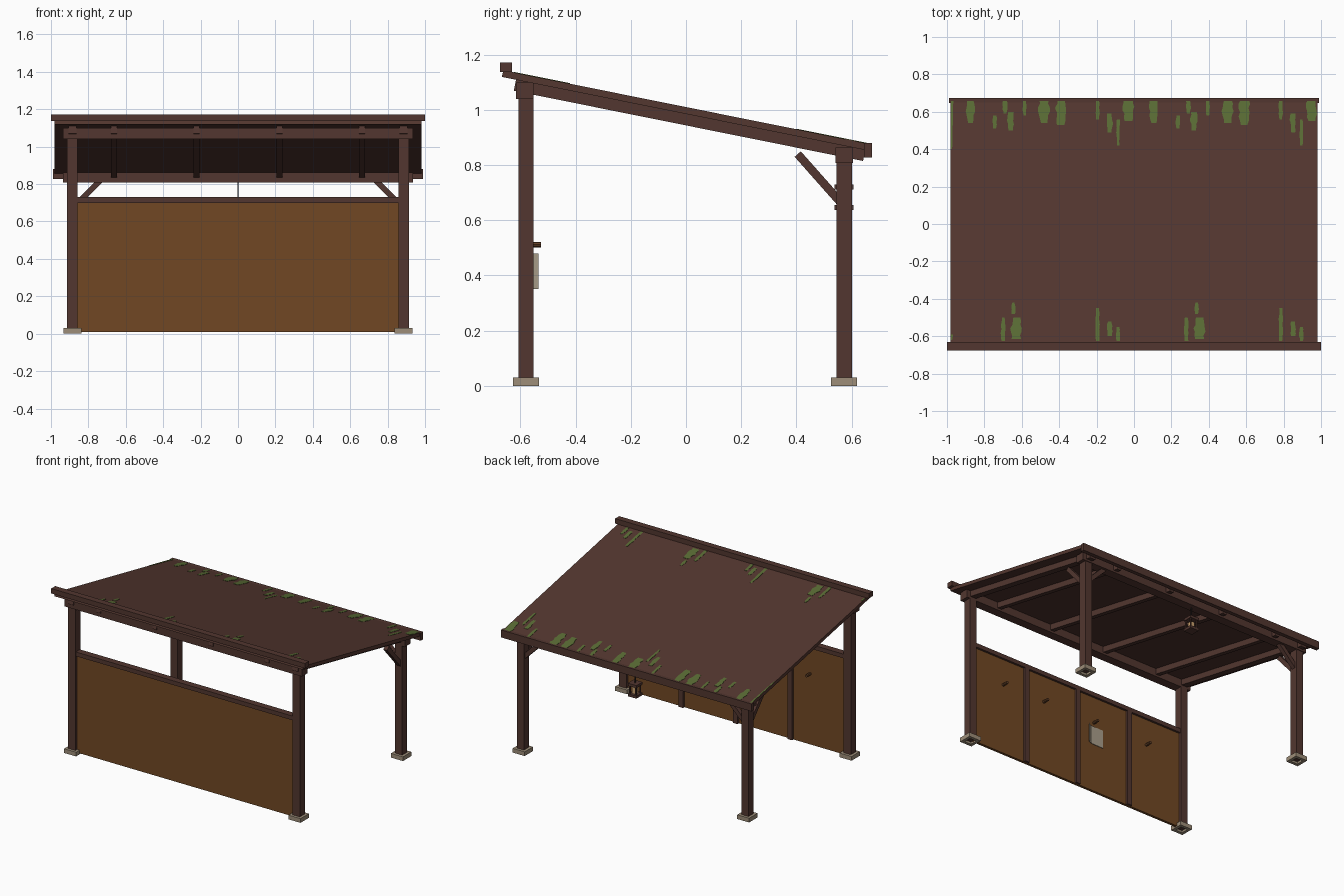
import bpy, bmesh, math, random
from mathutils import Vector

if "Cube" in bpy.data.objects:
    bpy.data.objects.remove(bpy.data.objects["Cube"])

random.seed(4)

def material(name, rgb):
    m = bpy.data.materials.new(name)
    m.diffuse_color = (*rgb, 1)
    m.use_nodes = True
    m.node_tree.nodes["Principled BSDF"].inputs["Base Color"].default_value = m.diffuse_color
    return m

WOOD = material("dark_wood", (0.084, 0.037, 0.029))
ROOF = material("roof_brown", (0.088, 0.038, 0.029))
PANEL = material("wall_wood", (0.165, 0.064, 0.017))
STONE = material("stone", (0.34, 0.27, 0.19))
PAPER = material("paper", (0.42, 0.36, 0.27))
MOSS = material("moss", (0.100, 0.150, 0.035))
IRON = material("dark_iron", (0.030, 0.022, 0.020))
GLOW = material("lamp_glow", (0.60, 0.36, 0.16))
PEG = material("peg_wood", (0.12, 0.05, 0.02))

def finish(name, bm, mat):
    bmesh.ops.recalc_face_normals(bm, faces=bm.faces)
    me = bpy.data.meshes.new(name)
    bm.to_mesh(me)
    bm.free()
    me.materials.append(mat)
    ob = bpy.data.objects.new(name, me)
    bpy.context.collection.objects.link(ob)
    return ob

def prism(bm, points, offset):
    """Extrude a closed outline along an offset."""
    face = bm.faces.new([bm.verts.new(p) for p in points])
    new = bmesh.ops.extrude_face_region(bm, geom=[face])["geom"]
    bmesh.ops.translate(bm, vec=Vector(offset),
                        verts=[v for v in new if isinstance(v, bmesh.types.BMVert)])

def box(name, x, y, z, mat):
    bm = bmesh.new()
    prism(bm, [(x[0], y[0], z[0]), (x[1], y[0], z[0]), (x[1], y[1], z[0]), (x[0], y[1], z[0])],
          (0, 0, z[1] - z[0]))
    return finish(name, bm, mat)

def beam(name, a, b, width, depth, side, mat):
    """Square-cut bar from a to b; width lies along side."""
    a, b, side = Vector(a), Vector(b), Vector(side)
    up = (b - a).cross(side).normalized() * depth / 2
    s = side * width / 2
    bm = bmesh.new()
    prism(bm, [a + s + up, a - s + up, a - s - up, a + s - up], b - a)
    return finish(name, bm, mat)

def roof_z(y):
    return 1.137 - 0.201 * (y + 0.63)

# Posts in hollow stone footings
PX, FY, BY = 0.885, -0.580, 0.573
for sx in (-1, 1):
    for label, y, top in (("front", FY, 1.06), ("back", BY, 0.84)):
        x = sx * PX
        box(label + "_post", (x - 0.028, x + 0.028), (y - 0.028, y + 0.028), (0.015, top), WOOD)
        for s in (-1, 1):
            xs = sorted((x + s * 0.026, x + s * 0.047))
            ys = sorted((y + s * 0.026, y + s * 0.047))
            box("footing_side", xs, (y - 0.047, y + 0.047), (0, 0.03), STONE)
            box("footing_end", (x - 0.026, x + 0.026), ys, (0, 0.03), STONE)

# Cross beams and fascia boards
box("front_beam", (-0.936, 0.936), (-0.617, -0.553), (1.04, 1.10), WOOD)
box("back_beam", (-0.936, 0.936), (0.542, 0.606), (0.808, 0.863), WOOD)
box("front_fascia", (-1.0, 1.0), (-0.675, -0.63), (1.137, 1.172), WOOD)
box("back_fascia", (-0.988, 0.988), (0.646, 0.674), (0.827, 0.880), WOOD)

# Sloping roof slab
bm = bmesh.new()
prism(bm, [(-0.98, -0.662, roof_z(-0.662)), (-0.98, 0.668, roof_z(0.668)),
           (-0.98, 0.662, roof_z(0.662) - 0.025), (-0.98, -0.668, roof_z(-0.668) - 0.025)],
      (1.96, 0, 0))
finish("roof_slab", bm, ROOF)

# Rafters
for x in (-PX, -0.663, -0.222, 0.222, 0.663, PX):
    w = 0.045 if abs(x) > 0.8 else 0.032
    beam("rafter", (x, -0.62, roof_z(-0.62) - 0.045), (x, 0.646, roof_z(0.646) - 0.045),
         w, 0.042, (1, 0, 0), WOOD)

# Knee braces on the back posts
for sx in (-1, 1):
    beam("side_brace", (sx * PX, 0.405, 0.84), (sx * PX, 0.56, 0.665), 0.03, 0.03, (1, 0, 0), WOOD)
    beam("back_brace", (sx * 0.725, BY, 0.83), (sx * 0.875, BY, 0.68), 0.03, 0.03, (0, 1, 0), WOOD)

# Half-height front wall, rail and studs
box("wall_panel", (-0.86, 0.86), (-0.588, -0.570), (0.008, 0.70), PANEL)
box("wall_rail", (-0.86, 0.86), (-0.602, -0.555), (0.70, 0.73), WOOD)
for x in (-0.43, 0, 0.43):
    box("wall_stud", (x - 0.018, x + 0.018), (-0.572, -0.554), (0.008, 0.70), WOOD)

# Coat pegs
for x in (-0.58, -0.14, 0.28, 0.62):
    bm = bmesh.new()
    prism(bm, [(x + 0.01 * math.cos(k * math.pi / 4), -0.572, 0.512 + 0.01 * math.sin(k * math.pi / 4))
               for k in range(8)], (0, 0.047, 0))
    finish("peg", bm, PEG)

# Hanging notice with a curled edge
bm = bmesh.new()
front = [(-0.215, -0.565), (-0.12, -0.563), (-0.092, -0.553), (-0.080, -0.535)]
outline = front + [(x, y - 0.004) for x, y in reversed(front)]
prism(bm, [(x, y, 0.35) for x, y in outline], (0, 0, 0.13))
finish("notice", bm, PAPER)

# Lantern under the back beam
def centred(name, r, z, mat, x=0, y=BY):
    box(name, (x - r, x + r), (y - r, y + r), z, mat)

centred("lantern_chain", 0.004, (0.73, 0.81), IRON)
centred("lantern_cap", 0.034, (0.712, 0.730), WOOD)
centred("lantern_base", 0.034, (0.637, 0.655), WOOD)
centred("lantern_lamp", 0.014, (0.655, 0.700), GLOW)
for sx in (-1, 1):
    for sy in (-1, 1):
        centred("lantern_bar", 0.004, (0.655, 0.712), WOOD, sx * 0.024, BY + sy * 0.024)

# Moss streaks: one tile of (x, upper y, lower y, width), repeated across the roof
tile = [(-0.875, 0.665, 0.54, 0.045), (-0.745, 0.58, 0.51, 0.022), (-0.69, 0.66, 0.59, 0.025),
        (-0.66, 0.60, 0.50, 0.035), (-0.585, 0.66, 0.58, 0.02), (-0.48, 0.665, 0.54, 0.055),
        (-0.39, 0.665, 0.53, 0.055), (-0.195, 0.66, 0.56, 0.022), (-0.13, 0.59, 0.49, 0.03),
        (-0.085, 0.56, 0.42, 0.018), (-0.03, 0.665, 0.55, 0.055),
        (-0.70, -0.50, -0.625, 0.022), (-0.63, -0.50, -0.615, 0.055), (-0.645, -0.42, -0.48, 0.02),
        (-0.195, -0.45, -0.625, 0.022), (-0.13, -0.52, -0.60, 0.028), (-0.085, -0.55, -0.625, 0.022)]
bm = bmesh.new()
for shift in (0, 0.98):
    for x, y1, y0, w in tile:
        right, left = [], []
        n = 6
        for k in range(n + 1):
            y = y0 + (y1 - y0) * k / n
            # streaks narrow towards the end farther from the roof edge
            t = k / n if y0 > 0 else 1 - k / n
            half = w / 2 * (0.45 + 0.65 * math.sin(math.pi * min(1, 0.15 + 0.6 * t)))
            right.append((x + shift + half * random.uniform(0.7, 1.1), y))
            left.append((x + shift - half * random.uniform(0.7, 1.1), y))
        prism(bm, [(min(px, 0.978), py, roof_z(py) - 0.001) for px, py in right + left[::-1]],
              (0, 0, 0.003))
for y0, y1 in ((0.40, 0.66), (-0.62, -0.59)):
    prism(bm, [(x, y, roof_z(y) - 0.001) for x, y in
               ((-0.979, y0), (-0.972, y0), (-0.966, y1), (-0.979, y1))], (0, 0, 0.003))
finish("roof_moss", bm, MOSS)
